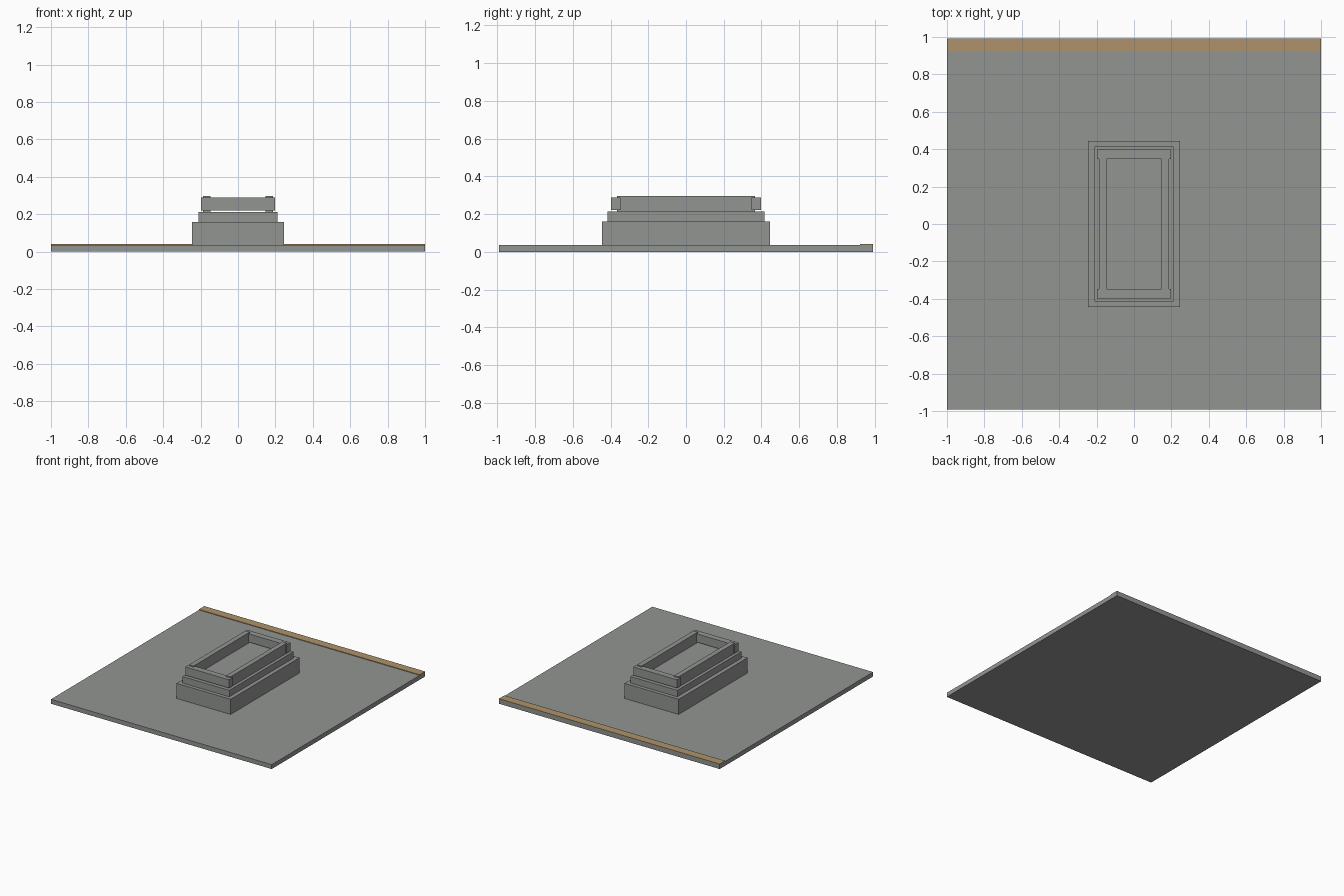
import bpy

if "Cube" in bpy.data.objects:
    bpy.data.objects.remove(bpy.data.objects["Cube"])


def material(name, rgb):
    m = bpy.data.materials.new(name)
    m.diffuse_color = (*rgb, 1.0)
    m.use_nodes = True
    m.node_tree.nodes["Principled BSDF"].inputs["Base Color"].default_value = m.diffuse_color
    return m


concrete = material("concrete grey", (0.29, 0.30, 0.29))
tan = material("tan wood", (0.42, 0.29, 0.15))


def box(name, x, y, z, mat):
    """Box from (min, max) ranges on each axis."""
    size = [b - a for a, b in (x, y, z)]
    centre = [(a + b) / 2 for a, b in (x, y, z)]
    bpy.ops.mesh.primitive_cube_add(size=1, location=centre)
    ob = bpy.context.object
    ob.name = name
    ob.scale = size
    bpy.ops.object.transform_apply(location=False, rotation=False, scale=True)
    ob.data.materials.append(mat)
    return ob


# Ground slab with a raised strip along the back edge
box("slab", (-1, 1), (-0.992, 0.992), (0, 0.036), concrete)
box("back_strip", (-1, 1), (0.922, 0.992), (0.036, 0.041), tan)

# Stepped plinth
box("plinth_lower", (-0.245, 0.245), (-0.445, 0.445), (0.036, 0.16), concrete)
box("plinth_upper", (-0.212, 0.212), (-0.415, 0.415), (0.16, 0.213), concrete)

# Open frame: long side rails on the plinth, end bars held just above it
for side, s in (("left", -1), ("right", 1)):
    box(f"side_rail_{side}", sorted((s * 0.147, s * 0.187)), (-0.365, 0.365),
        (0.213, 0.297), concrete)
for end, s in (("front", -1), ("back", 1)):
    box(f"end_bar_{end}", (-0.198, 0.198), sorted((s * 0.347, s * 0.398)),
        (0.221, 0.289), concrete)
